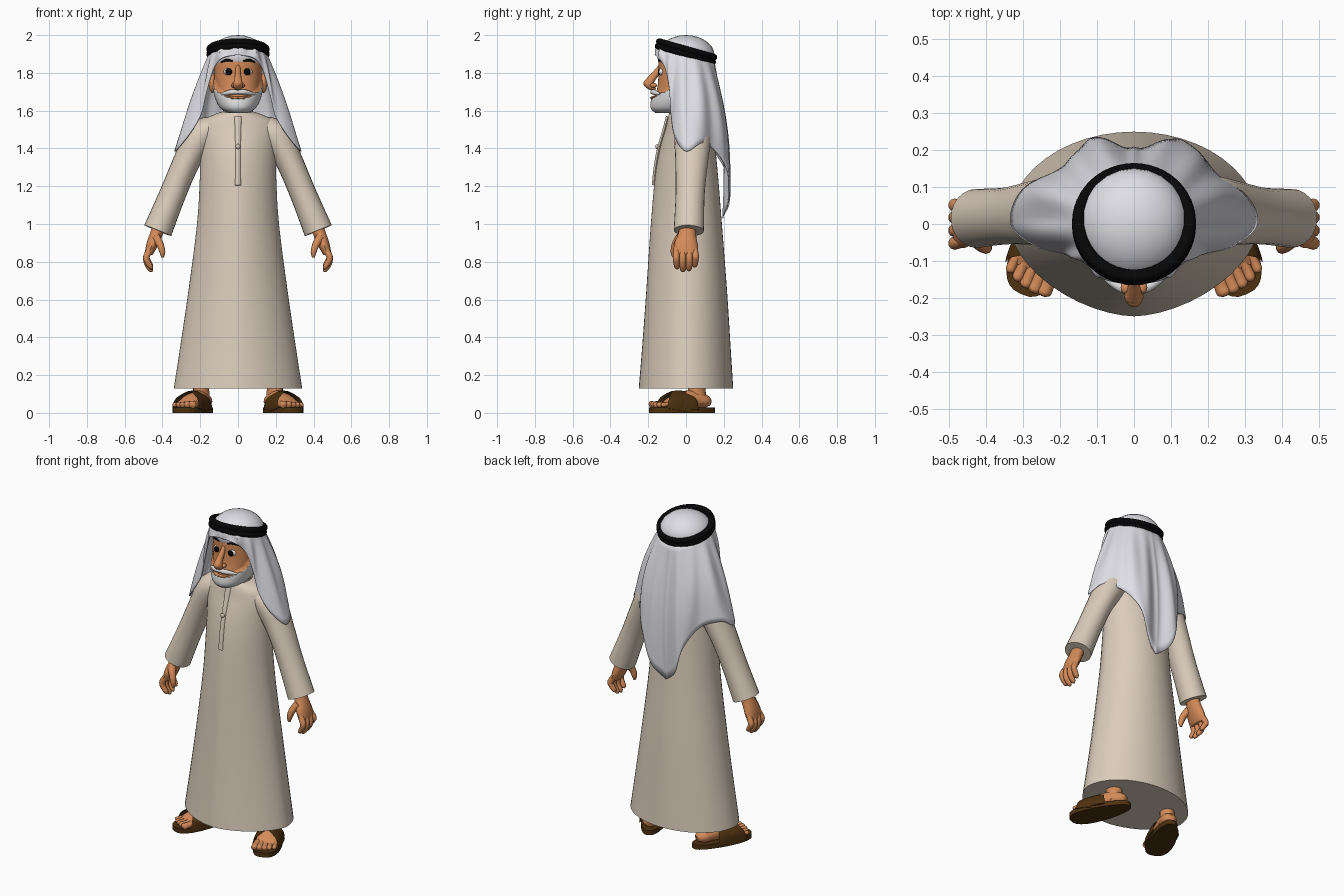
import bpy, bmesh
from math import sin, cos, pi, radians
from mathutils import Matrix, Vector

cube = bpy.data.objects.get("Cube")
if cube:
    bpy.data.objects.remove(cube)


def material(name, r, g, b):
    m = bpy.data.materials.new(name)
    m.use_nodes = True
    m.diffuse_color = (r, g, b, 1)
    node = m.node_tree.nodes["Principled BSDF"]
    node.inputs["Base Color"].default_value = (r, g, b, 1)
    node.inputs["Roughness"].default_value = 0.8
    return m


BEIGE = material("robe beige", .71, .61, .50)
CLOTH = material("headcloth white", .73, .73, .78)
SKIN = material("warm skin", .66, .26, .10)
BROWN = material("sandal brown", .075, .031, .005)
BLACK = material("cord black", .002, .002, .002)
BEARD = material("beard white", .72, .72, .72)
EYE = material("eye white", .85, .85, .85)


def finish(name, bm, mat, M=Matrix(), angle=50):
    """Turn a bmesh into a smooth shaded object."""
    bm.transform(M)
    bmesh.ops.recalc_face_normals(bm, faces=bm.faces)
    me = bpy.data.meshes.new(name)
    bm.to_mesh(me)
    bm.free()
    me.materials.append(mat)
    ob = bpy.data.objects.new(name, me)
    bpy.context.collection.objects.link(ob)
    bpy.ops.object.select_all(action='DESELECT')
    ob.select_set(True)
    bpy.context.view_layer.objects.active = ob
    bpy.ops.object.shade_smooth_by_angle(angle=radians(angle))
    return ob


def spline(table, steps):
    """Smooth interpolation through rows of numbers."""
    rows = [Vector(r) for r in table]
    out = []
    for i in range(len(rows) - 1):
        p0, p1 = rows[max(i - 1, 0)], rows[i]
        p2, p3 = rows[i + 1], rows[min(i + 2, len(rows) - 1)]
        for k in range(steps):
            t = k / steps
            out.append(p1 + ((p2 - p0) * t + (p0 * 2 - p1 * 5 + p2 * 4 - p3) * t * t
                             + (p1 * 3 - p0 - p2 * 3 + p3) * t ** 3) * 0.5)
    return out + [rows[-1]]


def skin(rings, caps=True):
    """Join closed rings of points into a surface."""
    bm = bmesh.new()
    loops = [[bm.verts.new(p) for p in ring] for ring in rings]
    n = len(loops[0])
    for a, b in zip(loops, loops[1:]):
        for i in range(n):
            j = (i + 1) % n
            bm.faces.new((a[i], a[j], b[j], b[i]))
    if caps:
        bm.faces.new(loops[0])
        bm.faces.new(loops[-1])
    return bm


def loft(table, steps, n, front=2.0, back=2.0):
    """Horizontal sections given as z, half width, front y, back y."""
    rings = []
    for z, rx, yf, yb in spline(table, steps):
        mid, ring = (yf + yb) / 2, []
        for i in range(n):
            a = 2 * pi * i / n
            c, s = cos(a), sin(a)
            e = 2 / (front if s < 0 else back)
            x = abs(c) ** e * (1 if c > 0 else -1)
            y = abs(s) ** e * (1 if s > 0 else -1)
            ring.append((rx * x, mid + (yb - yf) / 2 * y, z))
        rings.append(ring)
    return skin(rings)


def tube(name, pts, mat, M=Matrix(), hint=(0, 1, 0), n=14, steps=4):
    """Oval tube: x, y, z, radius along hint, radius across it."""
    rows = spline(pts, steps)
    rings = []
    for i, r in enumerate(rows):
        t = (Vector(rows[min(i + 1, len(rows) - 1)][:3]) - Vector(rows[max(i - 1, 0)][:3])).normalized()
        h = Vector(hint)
        u = (h - t * h.dot(t)).normalized()
        w = t.cross(u)
        rings.append([Vector(r[:3]) + u * r[3] * cos(2 * pi * k / n) + w * r[4] * sin(2 * pi * k / n)
                      for k in range(n)])
    return finish(name, skin(rings), mat, M)


def ball(name, loc, radii, mat, M=Matrix()):
    bm = bmesh.new()
    bmesh.ops.create_uvsphere(bm, u_segments=24, v_segments=14, radius=1)
    return finish(name, bm, mat, M @ Matrix.Translation(loc) @ Matrix.Diagonal((*radii, 1)))


# Robe body
robe = [(.13, .34, -.25, .25), (.35, .306, -.232, .236), (.65, .262, -.21, .217), (1.0, .217, -.186, .19),
        (1.25, .202, -.164, .17), (1.4, .202, -.138, .155), (1.5, .21, -.109, .14),
        (1.55, .185, -.098, .12), (1.582, .12, -.091, .1), (1.595, .08, -.082, .085)]
finish("robe_body", loft(robe, 4, 48, 1.7, 2.0), BEIGE)
finish("collar", loft([(1.565, .088, -.093, .09), (1.6, .08, -.086, .085)], 2, 32), BEIGE)

# Front placket with button
tube("placket", [(0, -.171, 1.205, .015, .01), (0, -.161, 1.3, .014, .01), (0, -.143, 1.4, .014, .01),
                 (0, -.114, 1.5, .016, .01), (0, -.096, 1.57, .02, .01)], BEIGE, hint=(1, 0, 0), n=8)
ball("placket_button", (0, -.153, 1.41), (.013, .009, .013), BEIGE)

# Head with beard faces raised from the jaw
bm = loft([(1.6, .045, -.155, 0), (1.62, .08, -.174, .05), (1.66, .104, -.17, .09), (1.72, .119, -.152, .11),
           (1.8, .125, -.145, .12), (1.88, .124, -.142, .12), (1.93, .1, -.11, .1)], 8, 64, 2.2, 2)
bm.normal_update()
bearded = set()
for f in bm.faces:
    c = f.calc_center_median()
    edge = 1.658 + .055 * (abs(c.x) / .11) ** 2 + max(0, c.y + .09) * .6
    if c.y < 0 and c.z < edge:
        f.material_index = 1
        bearded.update(f.verts)
bmesh.ops.recalc_face_normals(bm, faces=bm.faces)
bm.normal_update()
for v, normal in [(v, v.normal.copy()) for v in bearded]:
    v.co += normal * .014
head = finish("head", bm, SKIN)
head.data.materials.append(BEARD)
finish("neck", loft([(1.54, .08, -.075, .07), (1.64, .075, -.08, .07)], 3, 24), SKIN)

# Nose
tube("nose", [(0, -.135, 1.835, .012, .012), (0, -.157, 1.80, .015, .018), (0, -.185, 1.765, .02, .022),
              (0, -.196, 1.742, .026, .026), (0, -.185, 1.722, .022, .014), (0, -.16, 1.714, .01, .006)],
     SKIN, hint=(1, 0, 0))
ball("nose_tip", (0, -.204, 1.744), (.021, .021, .021), SKIN)

for s, side in ((1, "left_"), (-1, "right_")):
    M = Matrix.Diagonal((s, 1, 1, 1))

    # Facial features
    ball(side + "nostril", (.022, -.172, 1.734), (.014, .018, .013), SKIN, M)
    ball(side + "ear", (.136, -.02, 1.748), (.018, .034, .054), SKIN, M)
    ball(side + "eye", (.05, -.13, 1.806), (.026, .016, .02), EYE, M)
    ball(side + "pupil", (.049, -.142, 1.806), (.018, .007, .018), BLACK, M)
    tube(side + "eyebrow", [(.028, -.144, 1.862, .004, .004), (.058, -.138, 1.868, .007, .005),
                            (.09, -.117, 1.856, .003, .003)], BLACK, M, hint=(0, 0, 1), n=8)
    tube(side + "moustache", [(0, -.176, 1.697, .01, .012), (.03, -.174, 1.699, .014, .014),
                              (.06, -.157, 1.693, .012, .012), (.088, -.138, 1.688, .006, .006)],
         BEARD, M, hint=(0, 0, 1), n=10)
    # Half of the smiling lip
    tube(side + "lip", [(0, -.18, 1.668, .007, .01), (.03, -.174, 1.671, .006, .01), (.058, -.157, 1.681, .003, .004)],
         SKIN, M, hint=(0, 0, 1), n=10)

    # Sleeve
    tube(side + "sleeve", [(.11, .03, 1.52, .08, .055), (.195, .035, 1.468, .097, .085), (.27, .03, 1.335, .087, .072),
                           (.345, .022, 1.16, .077, .07), (.425, .015, .965, .08, .077)], BEIGE, M, n=24)

    # Hand, curled fingers and thumb
    tube(side + "palm", [(.415, .01, 1.0, .042, .034), (.433, .006, .945, .048, .034), (.455, 0, .89, .063, .031),
                         (.472, 0, .845, .064, .022), (.474, 0, .835, .054, .014)], SKIN, M)
    for k, (y, drop) in enumerate(((-.047, .015), (-.016, 0), (.016, .005), (.046, .025))):
        tube(side + "finger_%d" % (k + 1),
             [(.462, y, .87, .016, .017), (.484, y * 1.1, .83, .018, .018), (.482, y * 1.1, .79 + drop, .017, .016),
              (.462, y, .758 + drop, .015, .013), (.452, y, .75 + drop, .006, .006)], SKIN, M, n=10)
    tube(side + "thumb", [(.435, -.03, .93, .026, .024), (.412, -.056, .89, .02, .02),
                          (.4, -.064, .85, .017, .016), (.4, -.064, .822, .007, .007)], SKIN, M, n=10)

    # Foot and sandal, turned outwards
    F = M @ Matrix.Translation((.23, -.02, 0)) @ Matrix.Rotation(radians(24), 4, 'Z')
    outline = []
    for k in range(40):
        a = 2 * pi * k / 40
        y = .186 * sin(a)
        outline.append(((.075 - .09 * y) * abs(cos(a)) ** .75 * (1 if cos(a) > 0 else -1), y))
    finish(side + "sandal_sole", skin([[(x, y, z) for x, y in outline] for z in (0, .028)]), BROWN, F, 30)
    X = (1, 0, 0)
    tube(side + "foot", [(0, .16, .055, .022, .018), (0, .13, .062, .045, .036), (0, .05, .072, .052, .048),
                         (0, -.03, .062, .06, .04), (0, -.09, .046, .067, .022), (0, -.115, .043, .062, .012)],
         SKIN, F, X)
    tube(side + "ankle", [(0, .09, .05, .047, .055), (0, .085, .12, .042, .047), (0, .08, .25, .045, .05)],
         SKIN, F, X)
    for k in range(5):
        x = -.054 + .027 * k
        r = .02 - .0018 * k
        y = -.168 + .0025 * (k - 1) ** 2
        tube(side + "toe_%d" % (k + 1), [(x * .9, -.09, .046, r, r), (x, y + .03, .044, r, r * .9),
                                         (x, y + .008, .042, r, r), (x, y, .04, r * .4, r * .4)],
             SKIN, F, X, n=10)
    # Broad crossed straps that merge at the sole
    for k, d in enumerate((.035, -.035)):
        tube(side + "sandal_strap_%d" % (k + 1),
             [(-.075, -.03 + d, .015, .06, .006), (-.063, -.025 + d * .8, .072, .048, .006),
              (0, -.02, .112, .035, .006), (.063, -.025 - d * .8, .072, .048, .006),
              (.075, -.03 - d, .015, .06, .006)], BROWN, F, n=10, steps=6)

# Headcloth crown
ball("headcloth_crown", (0, 0, 1.89), (.15, .152, .11), CLOTH)

# Headcloth drape: angle around the band, then hem x, y, z
half = spline([(0, 0, -.162, 1.895), (25, .08, -.147, 1.88), (42, .13, -.11, 1.82), (55, .165, -.088, 1.7),
               (66, .2, -.08, 1.57), (78, .27, -.06, 1.46), (90, .335, 0, 1.385), (105, .3, .09, 1.43),
               (125, .22, .165, 1.385), (145, .125, .205, 1.27), (162, .075, .218, 1.1),
               (180, 0, .222, 1.03)], 6)
columns = [(1, r) for r in half] + [(-1, r) for r in half[-2:0:-1]]
rings = []
for row in range(17):
    v = row / 16
    ring = []
    for s, (deg, x, y, z) in columns:
        a = radians(deg)
        out = Vector((s * sin(a), -cos(a), 0))
        top = out * .15 + Vector((0, 0, 1.91 + .043 * cos(a)))
        ramp = min(1, max(0, (deg - 92) / 25))
        fold = -.024 * v * ramp * cos(6 * (a - pi) + .5 * s * sin(a))
        ripple = .006 * v * (1 - v) * 4 * sin(a * 14)
        bulge = (.01 + .022 * ramp) * sin(pi * v) if deg > 30 else .004
        ring.append(top.lerp(Vector((s * x, y, z)), v) + out * (fold + ripple + bulge))
    rings.append(ring)
drape = finish("headcloth_drape", skin(rings, False), CLOTH)
solid = drape.modifiers.new("thickness", 'SOLIDIFY')
solid.thickness = .006

# Double head cord, tilted back
tilt = Matrix.Translation((0, 0, 1.912)) @ Matrix.Rotation(radians(-16), 4, 'X')
for k, h in enumerate((-.013, .013)):
    rings = []
    for i in range(48):
        a = 2 * pi * i / 48
        rings.append([((.15 + .018 * cos(b)) * cos(a), (.15 + .018 * cos(b)) * sin(a), h + .017 * sin(b))
                      for b in [2 * pi * j / 12 for j in range(12)]])
    finish("head_cord_%d" % (k + 1), skin(rings + rings[:1], False), BLACK, tilt)
